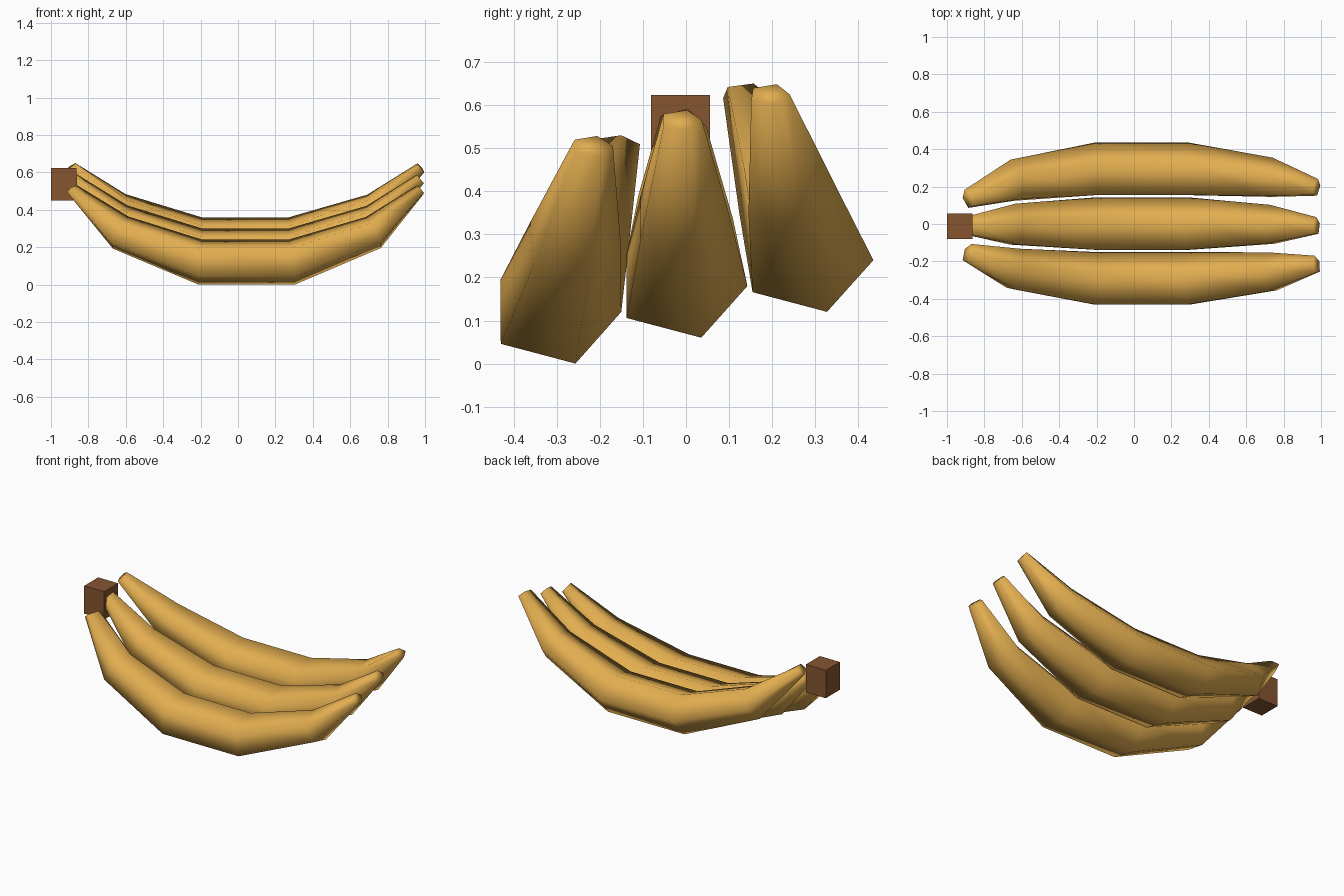
import bpy, bmesh
from math import cos, sin, pi, atan
from mathutils import Vector

if "Cube" in bpy.data.objects:
    bpy.data.objects.remove(bpy.data.objects["Cube"])


def material(name, rgb):
    mat = bpy.data.materials.new(name)
    mat.use_nodes = True
    color = (*rgb, 1.0)
    mat.diffuse_color = color
    mat.node_tree.nodes["Principled BSDF"].inputs["Base Color"].default_value = color
    return mat


def add_object(name, bm, mat, smooth):
    bmesh.ops.recalc_face_normals(bm, faces=bm.faces[:])
    for face in bm.faces:
        face.smooth = smooth
    mesh = bpy.data.meshes.new(name)
    bm.to_mesh(mesh)
    bm.free()
    mesh.materials.append(mat)
    obj = bpy.data.objects.new(name, mesh)
    bpy.context.collection.objects.link(obj)
    return obj


peel = material("banana_yellow", (0.76, 0.42, 0.08))
bark = material("stem_brown", (0.24, 0.09, 0.03))

SIDES = 5
MID_Y = -0.0125

# Rings along the fruit: x, z, sideways bow, half width, lean in x, half height
RINGS = [
    (-0.887, 0.569, 0.145, 0.054, 0.026, 0.022),
    (-0.635, 0.338, 0.238, 0.121, 0.045, 0.090),
    (-0.203, 0.180, 0.2925, 0.155, 0.012, 0.126),
    (0.288, 0.180, 0.2925, 0.155, -0.019, 0.126),
    (0.727, 0.338, 0.253, 0.115, -0.043, 0.087),
    (0.975, 0.565, 0.205, 0.049, -0.0195, 0.0245),
]


def banana(name, side):
    """Five-sided tapered tube; side bows it outward and raises it."""
    bm = bmesh.new()
    loops = []
    for i, (x, z, bow, width, lean, height) in enumerate(RINGS):
        before, after = RINGS[max(i - 1, 0)], RINGS[min(i + 1, len(RINGS) - 1)]
        yaw = atan(side * (after[2] - before[2]) / (after[0] - before[0]))
        center = Vector((x, MID_Y + side * bow, z + side * 0.06))
        across = Vector((-sin(yaw), cos(yaw), 0)) * width
        up = Vector((cos(yaw) * lean, sin(yaw) * lean, height))
        angles = [2 * pi * k / SIDES for k in range(SIDES)]
        loops.append([bm.verts.new(center + across * cos(a) + up * sin(a)) for a in angles])
    for a, b in zip(loops, loops[1:]):
        for k in range(SIDES):
            n = (k + 1) % SIDES
            bm.faces.new((a[k], a[n], b[n], b[k]))
    bm.faces.new(loops[0])
    bm.faces.new(loops[-1])
    return add_object(name, bm, peel, True)


for name, side in (("front_banana", -1), ("middle_banana", 0), ("back_banana", 1)):
    banana(name, side)

# Stem block joining the bunch
bm = bmesh.new()
bmesh.ops.create_cube(bm, size=1)
bmesh.ops.scale(bm, vec=(0.137, 0.137, 0.173), verts=bm.verts)
bmesh.ops.translate(bm, vec=(-0.9315, MID_Y, 0.5365), verts=bm.verts)
add_object("stem", bm, bark, False)
